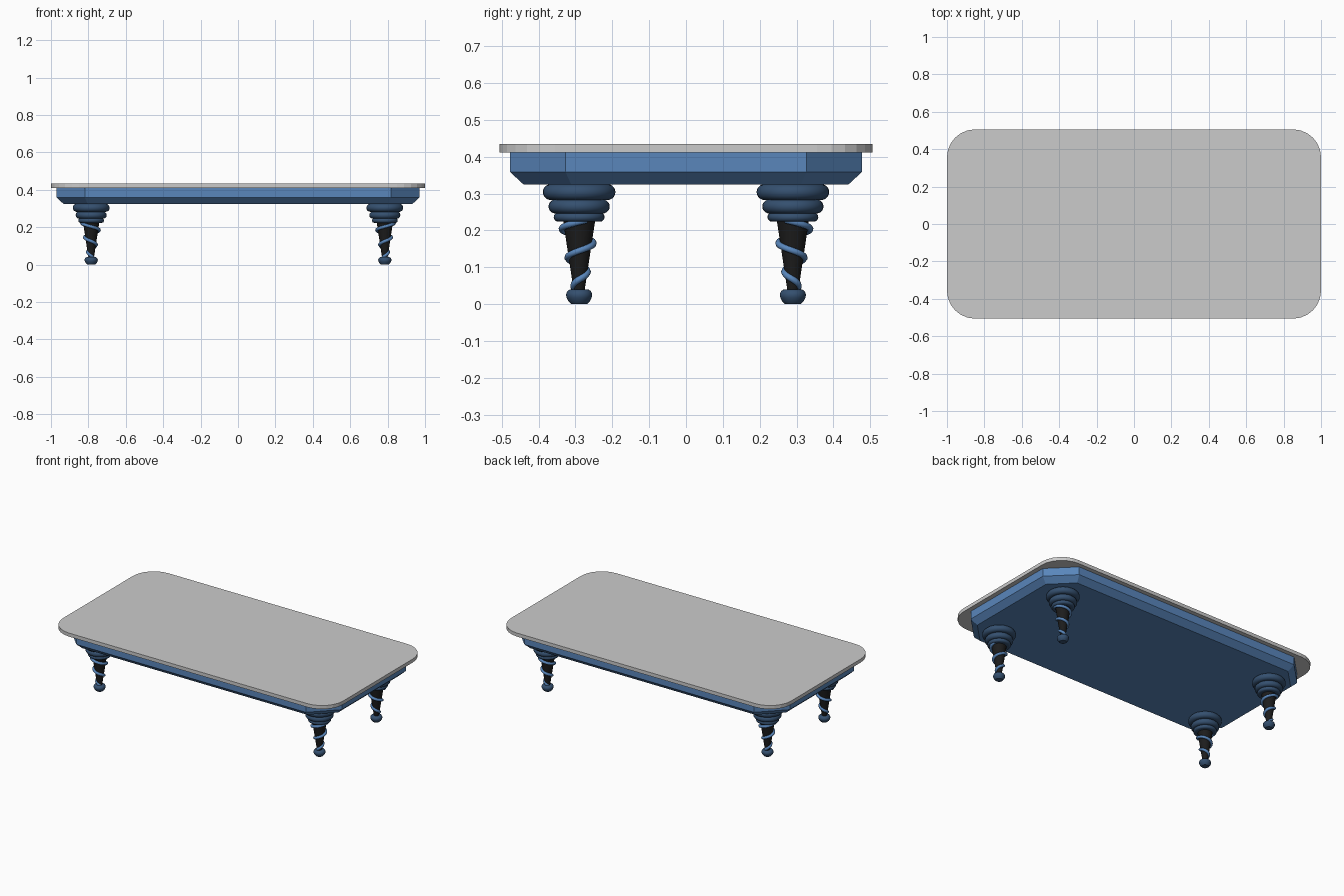
import bpy, bmesh, math

if "Cube" in bpy.data.objects:
    bpy.data.objects.remove(bpy.data.objects["Cube"])

LEG_X, LEG_Y = 0.785, 0.29


def material(name, rgb):
    m = bpy.data.materials.new(name)
    m.diffuse_color = (*rgb, 1)
    m.use_nodes = True
    m.node_tree.nodes["Principled BSDF"].inputs["Base Color"].default_value = m.diffuse_color
    return m


BLUE = material("blue_paint", (0.10, 0.24, 0.50))
NAVY = material("navy_paint", (0.035, 0.08, 0.16))
BLACK = material("black_paint", (0.012, 0.012, 0.012))


def add_mesh(name, bm, mat=None):
    bmesh.ops.recalc_face_normals(bm, faces=bm.faces[:])
    me = bpy.data.meshes.new(name)
    bm.to_mesh(me)
    bm.free()
    ob = bpy.data.objects.new(name, me)
    bpy.context.collection.objects.link(ob)
    if mat:
        me.materials.append(mat)
    return ob


def loft(name, rings, mat=None):
    """Skin stacked outlines and cap both ends."""
    bm = bmesh.new()
    loops = [[bm.verts.new(p) for p in ring] for ring in rings]
    n = len(loops[0])
    for a, b in zip(loops, loops[1:]):
        for i in range(n):
            j = (i + 1) % n
            bm.faces.new((a[i], a[j], b[j], b[i]))
    bm.faces.new(loops[0][::-1])
    bm.faces.new(loops[-1])
    return add_mesh(name, bm, mat)


def smooth(ob, angle=40):
    bpy.ops.object.select_all(action='DESELECT')
    ob.select_set(True)
    bpy.context.view_layer.objects.active = ob
    bpy.ops.object.shade_smooth_by_angle(angle=math.radians(angle))


def four_way(ob):
    """Mirror a front-right leg part to all four corners."""
    m = ob.modifiers.new("mirror", 'MIRROR')
    m.use_axis = (True, True, False)
    m.use_mirror_merge = False


def leg_lathe(name, profile, mat, sides=32):
    rings = [[(LEG_X + r * math.cos(2 * math.pi * i / sides),
               -LEG_Y + r * math.sin(2 * math.pi * i / sides), z)
              for i in range(sides)] for r, z in profile]
    ob = loft(name, rings, mat)
    smooth(ob)
    four_way(ob)


def outline(hx, hy, r, segs, z):
    """Rectangle with rounded (segs > 1) or cut (segs = 1) corners."""
    pts = []
    for k, (sx, sy) in enumerate(((1, 1), (-1, 1), (-1, -1), (1, -1))):
        for i in range(segs + 1):
            a = math.pi / 2 * (k + i / segs)
            pts.append((sx * (hx - r) + r * math.cos(a),
                        sy * (hy - r) + r * math.sin(a), z))
    return pts


# Table top with rounded corners
loft("table_top", [outline(1, 0.506, 0.15, 6, z) for z in (0.411, 0.434)])

# Apron: cut corners, bevelled lower edge
d = 0.037
loft("apron", [outline(0.97 - d, 0.478 - d, 0.151 - d * 0.586, 1, 0.325),
               outline(0.97, 0.478, 0.151, 1, 0.359),
               outline(0.97, 0.478, 0.151, 1, 0.411)], BLUE)

# Rounded rings stacked under the apron
for i, (r, z, h) in enumerate(((0.0985, 0.304, 0.0215),
                               (0.083, 0.265, 0.019),
                               (0.069, 0.236, 0.012))):
    prof = [(r - h + h * math.cos(a), z + h * math.sin(a))
            for a in (math.pi * (k / 10 - 0.5) for k in range(11))]
    leg_lathe(f"leg_ring_{i + 1}", prof, NAVY)

# Tapered posts
leg_lathe("leg_posts", [(0.0145, 0.035), (0.044, 0.23)], BLACK)

# Bun feet
leg_lathe("feet", [(0.021, 0), (0.029, 0.008), (0.034, 0.018), (0.0355, 0.025),
                   (0.034, 0.031), (0.031, 0.036), (0.025, 0.04)], NAVY)

# Spiral bands climbing the posts
cu = bpy.data.curves.new("spiral_bands", 'CURVE')
cu.dimensions = '3D'
cu.bevel_depth = 0.009
cu.bevel_resolution = 2
cu.use_fill_caps = True
z0, z1, pitch, count = 0.037, 0.228, 0.078, 72
sp = cu.splines.new('POLY')
sp.points.add(count)
for i, p in enumerate(sp.points):
    z = z0 + (z1 - z0) * i / count
    a = 2 * math.pi * (z - 0.067) / pitch
    r = 0.0145 + 0.205 * (z - 0.046)
    p.co = (LEG_X + r * math.cos(a), -LEG_Y + r * math.sin(a), z, 1)
band = bpy.data.objects.new("spiral_bands", cu)
bpy.context.collection.objects.link(band)
bpy.ops.object.select_all(action='DESELECT')
band.select_set(True)
bpy.context.view_layer.objects.active = band
bpy.ops.object.convert(target='MESH')
band = bpy.context.view_layer.objects.active
band.data.materials.clear()
band.data.materials.append(BLUE)
smooth(band, 60)
four_way(band)
